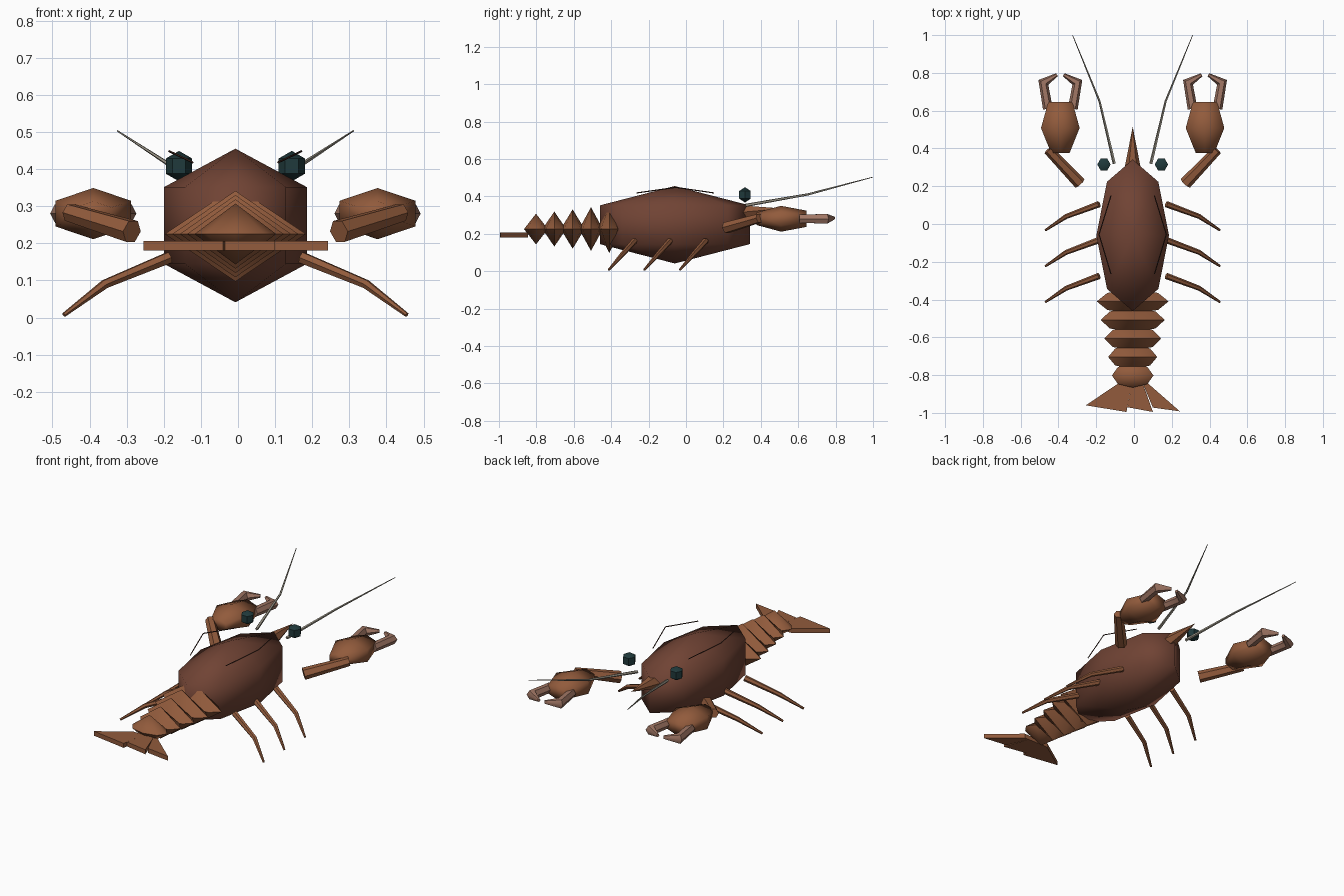
import bpy, bmesh, math
from mathutils import Vector

if "Cube" in bpy.data.objects:
    bpy.data.objects.remove(bpy.data.objects["Cube"])

CX = -0.007  # symmetry plane


def material(name, r, g, b):
    m = bpy.data.materials.new(name)
    lin = [(c / 255 / 12.92) if c < 10 else ((c / 255 + 0.055) / 1.055) ** 2.4 for c in (r, g, b)]
    m.diffuse_color = (*lin, 1)
    m.use_nodes = True
    m.node_tree.nodes["Principled BSDF"].inputs["Base Color"].default_value = m.diffuse_color
    return m


SHELL = material("dark shell brown", 112, 67, 52)
LIMB = material("light shell brown", 146, 91, 60)
FINGER = material("pale claw brown", 160, 118, 100)
FEELER = material("feeler grey", 158, 152, 138)
EYE = material("eye teal black", 32, 58, 60)
GROOVE = material("groove brown", 66, 40, 32)


def loft(name, rings, mat, angle=50):
    """Skin a list of equal point rings, cap both ends and collapse pointed ends."""
    bm = bmesh.new()
    vs = [[bm.verts.new(p) for p in ring] for ring in rings]
    n = len(vs[0])
    for a, b in zip(vs, vs[1:]):
        for i in range(n):
            j = (i + 1) % n
            bm.faces.new((a[i], a[j], b[j], b[i]))
    bm.faces.new(vs[0][::-1])
    bm.faces.new(vs[-1])
    bmesh.ops.remove_doubles(bm, verts=bm.verts, dist=1e-5)
    bmesh.ops.recalc_face_normals(bm, faces=bm.faces)
    me = bpy.data.meshes.new(name)
    bm.to_mesh(me)
    bm.free()
    me.materials.append(mat)
    me.shade_smooth()
    if angle < 180:
        me.set_sharp_from_angle(angle=math.radians(angle))
    ob = bpy.data.objects.new(name, me)
    bpy.context.collection.objects.link(ob)
    return ob


def ellipsoid(name, c, r, segs, bands, mat, angle=50):
    """Low-poly sphere with upright poles."""
    rings = []
    for k in range(bands + 1):
        t = math.pi * k / bands
        s = math.sin(t) if 0 < k < bands else 0
        rings.append([(c[0] + r[0] * s * math.cos(math.tau * i / segs),
                       c[1] + r[1] * s * math.sin(math.tau * i / segs),
                       c[2] + r[2] * math.cos(t)) for i in range(segs)])
    return loft(name, rings, mat, angle)


def tube(name, path, radii, mat, sides=6):
    """Tapered tube along a path."""
    pts = [Vector(p) for p in path]
    rings = []
    for i, (p, r) in enumerate(zip(pts, radii)):
        d = Vector()
        if i:
            d += (p - pts[i - 1]).normalized()
        if i < len(pts) - 1:
            d += (pts[i + 1] - p).normalized()
        q = d.to_track_quat('Z', 'Y')
        rings.append([p + q @ Vector((r * math.cos(math.tau * k / sides),
                                      r * math.sin(math.tau * k / sides), 0)) for k in range(sides)])
    return loft(name, rings, mat)


# Body shell and nose spike
ellipsoid("body_shell", (CX, -0.06, 0.248), (0.222, 0.463, 0.207), 8, 3, SHELL, 180)
tube("nose_spike", [(CX, 0.30, 0.315), (CX, 0.515, 0.335)], (0.042, 0), LIMB)

# Tail segments, shrinking towards the fan
for i in range(5):
    ellipsoid(f"tail_segment_{i + 1}", (CX, -0.41 - 0.098 * i, 0.225),
              (0.19 - 0.02 * i, 0.064, 0.128 - 0.0115 * i), 8, 2, LIMB)

# Tail fan blades
blades = {
    "fan_left": [(-0.085, -0.845), (-0.255, -0.96), (-0.04, -0.995), (-0.012, -0.845)],
    "fan_middle": [(-0.012, -0.845), (-0.035, -0.97), (0.10, -0.995), (0.047, -0.845)],
    "fan_right": [(0.047, -0.845), (0.10, -0.972), (0.243, -0.992), (0.075, -0.845)],
}
for name, outline in blades.items():
    loft(name, [[(x, y, z) for x, y in outline] for z in (0.18, 0.206)], LIMB, 30)

for s, side in ((-1, "left"), (1, "right")):
    def m(x, y, z):
        return (CX + s * x, y, z)

    # Eye and feeler
    ellipsoid(f"eye_{side}", m(0.152, 0.315, 0.408), (0.041, 0.041, 0.041), 6, 3, EYE)
    tube(f"feeler_{side}", [m(0.097, 0.32, 0.352), m(0.175, 0.65, 0.41), m(0.318, 1.0, 0.503)],
         (0.009, 0.006, 0.002), FEELER, 5)

    # Thin groove beside the shell
    tube(f"shell_groove_{side}", [m(0.115, 0.15, 0.418), m(0.178, -0.055, 0.448), m(0.115, -0.265, 0.418)],
         (0.003, 0.003, 0.003), GROOVE, 4)

    # Arm, palm and two pincer fingers
    tube(f"arm_{side}", [m(0.279, 0.215, 0.232), m(0.447, 0.392, 0.283)], (0.033, 0.026), LIMB)
    palm = []
    for y, k in ((0.376, 0.48), (0.508, 1.0), (0.645, 0.63)):
        palm.append([m(0.383 + 0.118 * k * math.sin(math.tau * i / 6), y,
                       0.28 + 0.069 * k * math.cos(math.tau * i / 6)) for i in range(6)])
    loft(f"palm_{side}", palm, LIMB, 180)
    for f, label in ((1, "outer"), (-1, "inner")):
        tube(f"{label}_finger_{side}",
             [m(0.383 + f * 0.066, 0.61, 0.28), m(0.383 + f * 0.09, 0.75, 0.28),
              m(0.383 + f * 0.018, 0.79, 0.284)], (0.026, 0.029, 0.009), FINGER)

    # Walking legs
    for i in range(3):
        y = 0.105 - 0.19 * i
        tube(f"leg_{side}_{i + 1}", [m(0.178, y, 0.162), m(0.352, y - 0.065, 0.09), m(0.462, y - 0.138, 0.007)],
             (0.017, 0.013, 0.006), LIMB)
